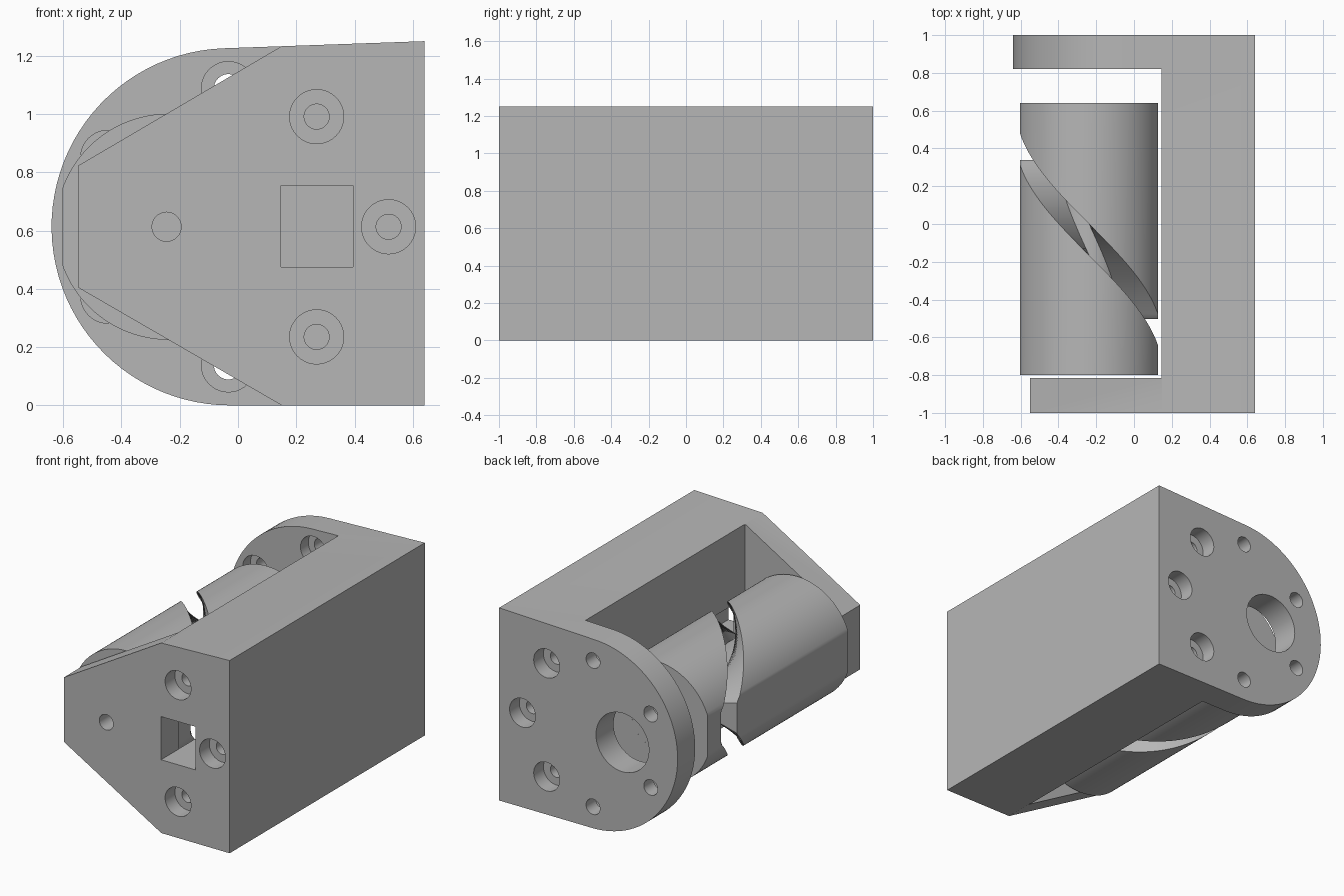
import bpy, bmesh, math

if "Cube" in bpy.data.objects:
    bpy.data.objects.remove(bpy.data.objects["Cube"])

AXIS_X, AXIS_Z = -0.238, 0.613      # hinge barrel axis, running along y

grey = bpy.data.materials.new("plain grey")
grey.diffuse_color = (0.47, 0.47, 0.47, 1)
grey.use_nodes = True
grey.node_tree.nodes["Principled BSDF"].inputs["Base Color"].default_value = grey.diffuse_color


def finish(name, bm):
    bmesh.ops.recalc_face_normals(bm, faces=bm.faces[:])
    me = bpy.data.meshes.new(name)
    bm.to_mesh(me)
    bm.free()
    me.materials.append(grey)
    ob = bpy.data.objects.new(name, me)
    bpy.context.collection.objects.link(ob)
    return ob


def prism(name, profile, y0, y1):
    """Extrude an x-z outline along y."""
    bm = bmesh.new()
    a = [bm.verts.new((x, y0, z)) for x, z in profile]
    b = [bm.verts.new((x, y1, z)) for x, z in profile]
    n = len(profile)
    bm.faces.new(a)
    bm.faces.new(b[::-1])
    for i in range(n):
        j = (i + 1) % n
        bm.faces.new((a[i], a[j], b[j], b[i]))
    return finish(name, bm)


def box(name, x0, x1, y0, y1, z0, z1):
    return prism(name, [(x0, z0), (x1, z0), (x1, z1), (x0, z1)], y0, y1)


def rod(name, x, z, r, y0, y1, n=40):
    return prism(name, [(x + r * math.cos(2 * math.pi * i / n),
                         z + r * math.sin(2 * math.pi * i / n)) for i in range(n)], y0, y1)


def activate(ob):
    bpy.ops.object.select_all(action='DESELECT')
    ob.select_set(True)
    bpy.context.view_layer.objects.active = ob


def cut(ob, cutter):
    cutter.hide_render = True
    mod = ob.modifiers.new("cut", 'BOOLEAN')
    mod.operation, mod.solver, mod.object = 'DIFFERENCE', 'EXACT', cutter
    activate(ob)
    bpy.ops.object.modifier_apply(modifier=mod.name)
    bpy.data.objects.remove(cutter)


def smooth(ob):
    activate(ob)
    bpy.ops.object.shade_smooth_by_angle(angle=math.radians(30))


# bracket: rounded outline extruded full length, then hollowed to a C shape
R, CX = 0.613, -0.027
outline = [(0.64, 0.0), (0.64, 1.25)]
for i in range(49):
    t = math.radians(92 + 178 * i / 48)
    outline.append((CX + R * math.cos(t), R + R * math.sin(t)))
bracket = prism("bracket", outline, -1, 1)
cut(bracket, box("barrel_bay", -1, 0.146, -0.815, 0.82, -0.2, 1.5))

# tapered front plate
cut(bracket, prism("taper_cutter", [
    (0.15, 1.233), (0.15, 1.5), (-0.9, 1.5), (-0.9, -0.2),
    (0.15, -0.2), (0.15, 0.0), (-0.55, 0.405), (-0.55, 0.822)], -1.1, -0.8))

# square window continuing as a channel along the inner wall
cut(bracket, box("window_front", 0.148, 0.395, -1.1, -0.8, 0.475, 0.755))
cut(bracket, box("channel", 0.1, 0.395, -0.815, 0.81, 0.475, 0.755))

# pivot holes
cut(bracket, rod("pivot_front", -0.245, AXIS_Z, 0.05, -1.1, -0.7))
cut(bracket, rod("pivot_back", -0.244, AXIS_Z, 0.19, 0.7, 1.1, 56))

# counterbored screw holes in the two ends of the body
for s, spots in ((-1, ((0.27, 0.378), (0.27, -0.378), (0.517, 0))),
                 (1, ((0.30, 0.367), (0.30, -0.367), (0.473, 0)))):
    for x, dz in spots:
        for r, depth in ((0.093, 0.1), (0.043, 0.3)):
            y0, y1 = sorted((s * 1.1, s * (1 - depth)))
            cut(bracket, rod("screw_hole", x, AXIS_Z + dz, r, y0, y1))

# back plate mounting holes, counterbored on the inner face
for x, dz in ((-0.033, 0.474), (-0.447, 0.238)):
    for s in (-1, 1):
        cut(bracket, rod("mount_hole", x, AXIS_Z + s * dz, 0.05, 0.7, 1.1))
        cut(bracket, rod("mount_bore", x, AXIS_Z + s * dz, 0.093, 0.7, 0.9))
smooth(bracket)

# barrel: two cam sleeves with mating helical faces around a core
RIM, FLAT, CORE, PITCH, N = 0.388, 0.365, 0.18, 0.39, 144


def cam_sleeve(name, end, offset):
    bm = bmesh.new()
    rings = []
    for i in range(N):
        a = 2 * math.pi * i / N
        fold = math.asin(max(-1, min(1, math.sin(a))))       # lower half mirrors the upper
        y = offset - PITCH * max(-1.29, min(1.29, fold))
        rim = min(RIM, FLAT / max(abs(math.sin(a)), 0.01))   # flattened sides
        rings.append([bm.verts.new((AXIS_X + r * math.sin(a), yy, AXIS_Z + r * math.cos(a)))
                      for r, yy in ((rim, end), (rim, y), (CORE, y), (CORE, end))])
    for i in range(N):
        p, q = rings[i], rings[(i + 1) % N]
        for k in range(4):
            m = (k + 1) % 4
            bm.faces.new((p[k], q[k], q[m], p[m]))
    smooth(finish(name, bm))


cam_sleeve("front_cam_sleeve", -0.80, -0.165)
cam_sleeve("back_cam_sleeve", 0.64, 0.0)
smooth(rod("barrel_core", AXIS_X, AXIS_Z, CORE, -0.80, 0.64, 72))
